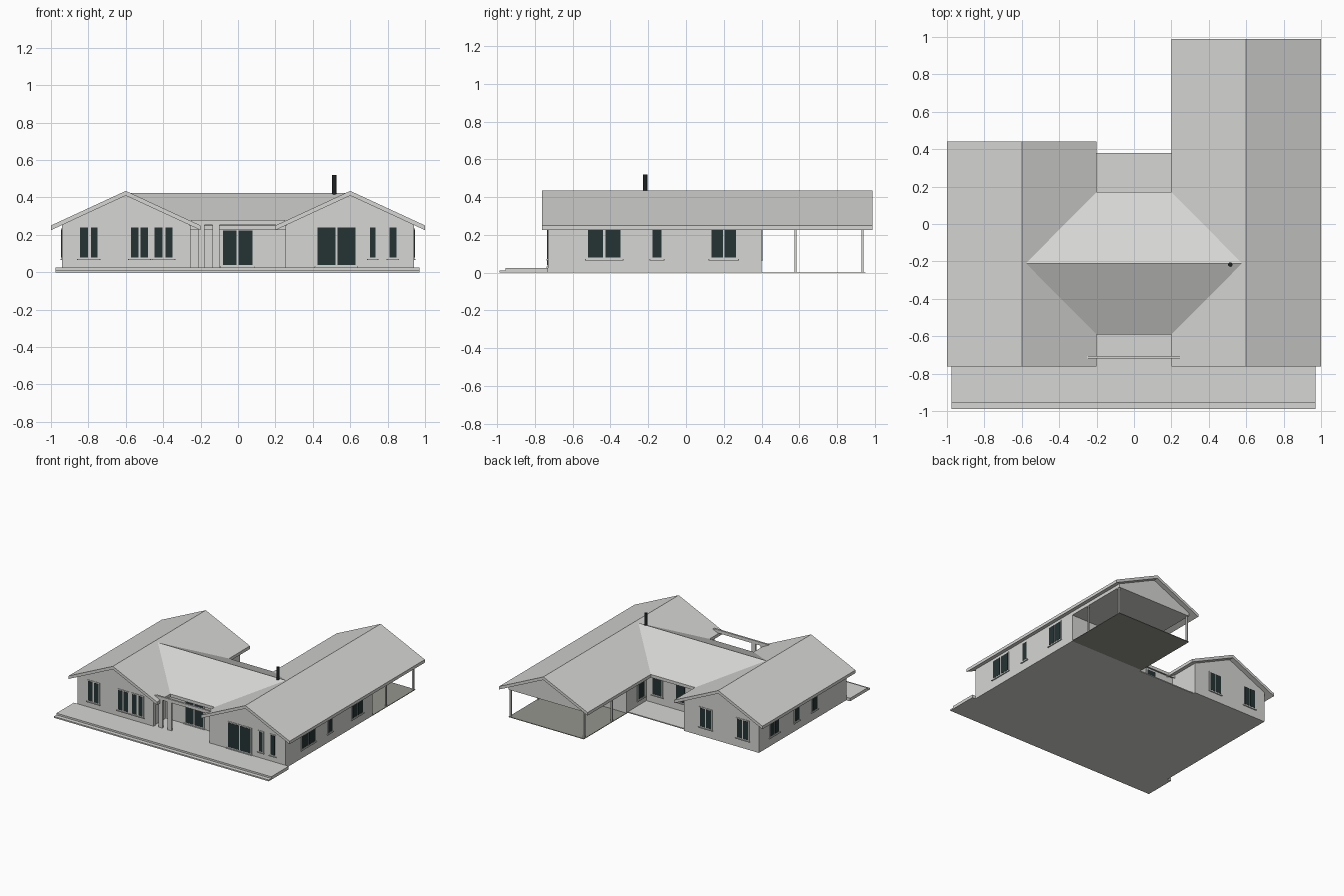
import bpy
import bmesh

cube = bpy.data.objects.get("Cube")
if cube:
    bpy.data.objects.remove(cube, do_unlink=True)


def material(name, color):
    m = bpy.data.materials.new(name)
    m.use_nodes = True
    m.diffuse_color = (*color, 1)
    m.node_tree.nodes["Principled BSDF"].inputs["Base Color"].default_value = (*color, 1)
    return m


PALE = material("pale_grey", (0.67, 0.67, 0.655))
GLASS = material("dark_glass", (0.018, 0.034, 0.033))
PATIO = material("patio_grey", (0.3, 0.3, 0.27))
FLUE = material("flue_black", (0.012, 0.016, 0.017))


def finish(name, bm, mat):
    bmesh.ops.recalc_face_normals(bm, faces=bm.faces)
    mesh = bpy.data.meshes.new(name)
    bm.to_mesh(mesh)
    bm.free()
    mesh.materials.append(mat)
    ob = bpy.data.objects.new(name, mesh)
    bpy.context.scene.collection.objects.link(ob)
    return ob


def prism(name, profile, axis, start, end, mat=PALE):
    """Extrude a (side, height) profile along the x or y axis."""
    bm = bmesh.new()
    verts = [bm.verts.new((start, u, z) if axis == "x" else (u, start, z)) for u, z in profile]
    face = bm.faces.new(verts)
    geo = bmesh.ops.extrude_face_region(bm, geom=[face])["geom"]
    shift = (end - start, 0, 0) if axis == "x" else (0, end - start, 0)
    bmesh.ops.translate(bm, vec=shift, verts=[g for g in geo if isinstance(g, bmesh.types.BMVert)])
    return finish(name, bm, mat)


def box(name, x, y, z, mat=PALE):
    rect = [(x[0], z[0]), (x[1], z[0]), (x[1], z[1]), (x[0], z[1])]
    return prism(name, rect, "y", y[0], y[1], mat)


def roof(name, centre, half, top, axis, start, end):
    profile = [(centre - half, EAVE), (centre, top), (centre + half, EAVE),
               (centre + half, EAVE - THICK), (centre, top - THICK), (centre - half, EAVE - THICK)]
    return prism(name, profile, axis, start, end)


def gable_block(name, centre, base, start, end):
    side, peak = 0.256, RIDGE - THICK + 0.004
    profile = [(centre - HALF, base), (centre + HALF, base), (centre + HALF, side),
               (centre, peak), (centre - HALF, side)]
    return prism(name, profile, "y", start, end)


def window(name, axis, wall, out, panes, low, high):
    """Frame with a sill and thin panes, on a wall facing out along the axis."""
    def plate(part, a, b, z0, z1, depth, mat):
        d = sorted((wall - out * 0.004, wall + out * depth))
        if axis == "y":
            box(name + part, (a, b), d, (z0, z1), mat)
        else:
            box(name + part, d, (a, b), (z0, z1), mat)
    left, right = panes[0][0], panes[-1][1]
    plate("_frame", left - 0.01, right + 0.01, low - 0.01, high + 0.008, 0.004, PALE)
    plate("_sill", left - 0.015, right + 0.015, low - 0.014, low - 0.008, 0.009, PALE)
    for a, b in panes:
        plate("_pane", a, b, low, high, 0.0055, GLASS)


EAVE, THICK, RIDGE, HALF = 0.25, 0.025, 0.435, 0.34
FRONT, BACK = -0.73, 0.4

# Wings and their roofs
for label, cx, roof_end in (("right", -0.6, 0.44), ("left", 0.6, 0.988)):
    gable_block(label + "_wing_walls", cx, 0, FRONT, BACK)
    roof(label + "_wing_roof", cx, 0.4, RIDGE, "y", -0.762, roof_end)

# Central hall
box("hall_walls", (-0.27, 0.27), (-0.56, 0.14), (0, 0.238))
prism("hall_gable_fill", [(-0.56, 0.236), (-0.21, 0.4), (0.14, 0.236)], "x", -0.5, 0.5)
roof("hall_roof", -0.21, 0.38, 0.425, "x", -0.58, 0.58)

# Ground works
box("front_deck", (-0.975, 0.97), (-0.955, FRONT), (0, 0.025))
box("front_step", (-0.975, 0.97), (-0.988, -0.955), (0, 0.011))
box("entry_floor", (-0.26, 0.26), (FRONT, -0.56), (0, 0.025))
box("rear_terrace", (-0.26, 0.26), (0.14, 0.38), (0, 0.008))
box("patio_floor", (0.26, 0.94), (BACK, 0.95), (0, 0.005), PATIO)

# Covered patio
gable_block("patio_ceiling", 0.6, EAVE - THICK, BACK, 0.95)
for x in (0.267, 0.933):
    for y in (0.58, 0.935):
        box("patio_post", (x - 0.006, x + 0.006), (y - 0.006, y + 0.006), (0, 0.23))

# Entry beam and pillars
box("entry_beam", (-0.25, 0.25), (-0.72, -0.705), (0.253, 0.279))
for x0, x1 in ((-0.215, -0.18), (-0.135, -0.098)):
    box("entry_pillar", (x0, x1), (-0.72, -0.705), (0.02, 0.255))
for side in (-1, 1):
    box("corner_post", sorted((side * 0.253, side * 0.268)), (FRONT - 0.002, -0.7), (0.02, 0.25))

# Front windows and doors
window("bedroom_window", "y", FRONT, -1, [(-0.845, -0.803), (-0.787, -0.75)], 0.08, 0.24)
window("study_window", "y", FRONT, -1, [(-0.573, -0.533), (-0.52, -0.48)], 0.08, 0.24)
window("study_window", "y", FRONT, -1, [(-0.447, -0.403), (-0.388, -0.35)], 0.08, 0.24)
window("lounge_door", "y", FRONT, -1, [(0.425, 0.522), (0.532, 0.627)], 0.04, 0.24)
for x0, x1 in ((0.705, 0.735), (0.81, 0.847)):
    window("lounge_window", "y", FRONT, -1, [(x0, x1)], 0.08, 0.24)
window("entry_door", "y", -0.56, -1, [(-0.08, -0.008), (0.003, 0.077)], 0.04, 0.222)

# Side windows
for panes in ([(-0.52, -0.44), (-0.427, -0.347)], [(-0.177, -0.13)],
              [(0.135, 0.195), (0.205, 0.265)]):
    window("left_side_window", "x", 0.94, 1, panes, 0.08, 0.228)
for panes in ([(0.145, 0.195), (0.205, 0.255)], [(-0.12, -0.06)], [(-0.35, -0.29)]):
    window("right_side_window", "x", -0.94, -1, panes, 0.08, 0.228)

# Rear windows
for x in (-0.795, -0.46):
    window("rear_window", "y", BACK, 1, [(x - 0.05, x - 0.004), (x + 0.004, x + 0.05)], 0.08, 0.23)
window("courtyard_window", "x", 0.26, -1, [(0.17, 0.25)], 0.06, 0.225)
for x in (0.16, -0.05):
    window("hall_rear_window", "y", 0.14, 1, [(x - 0.04, x + 0.04)], 0.08, 0.222)

# Chimney flue
bpy.ops.mesh.primitive_cylinder_add(vertices=16, radius=0.012, depth=0.16, location=(0.515, -0.217, 0.44))
flue = bpy.context.object
flue.name = "chimney_flue"
flue.data.materials.append(FLUE)
bpy.ops.object.shade_smooth_by_angle()
